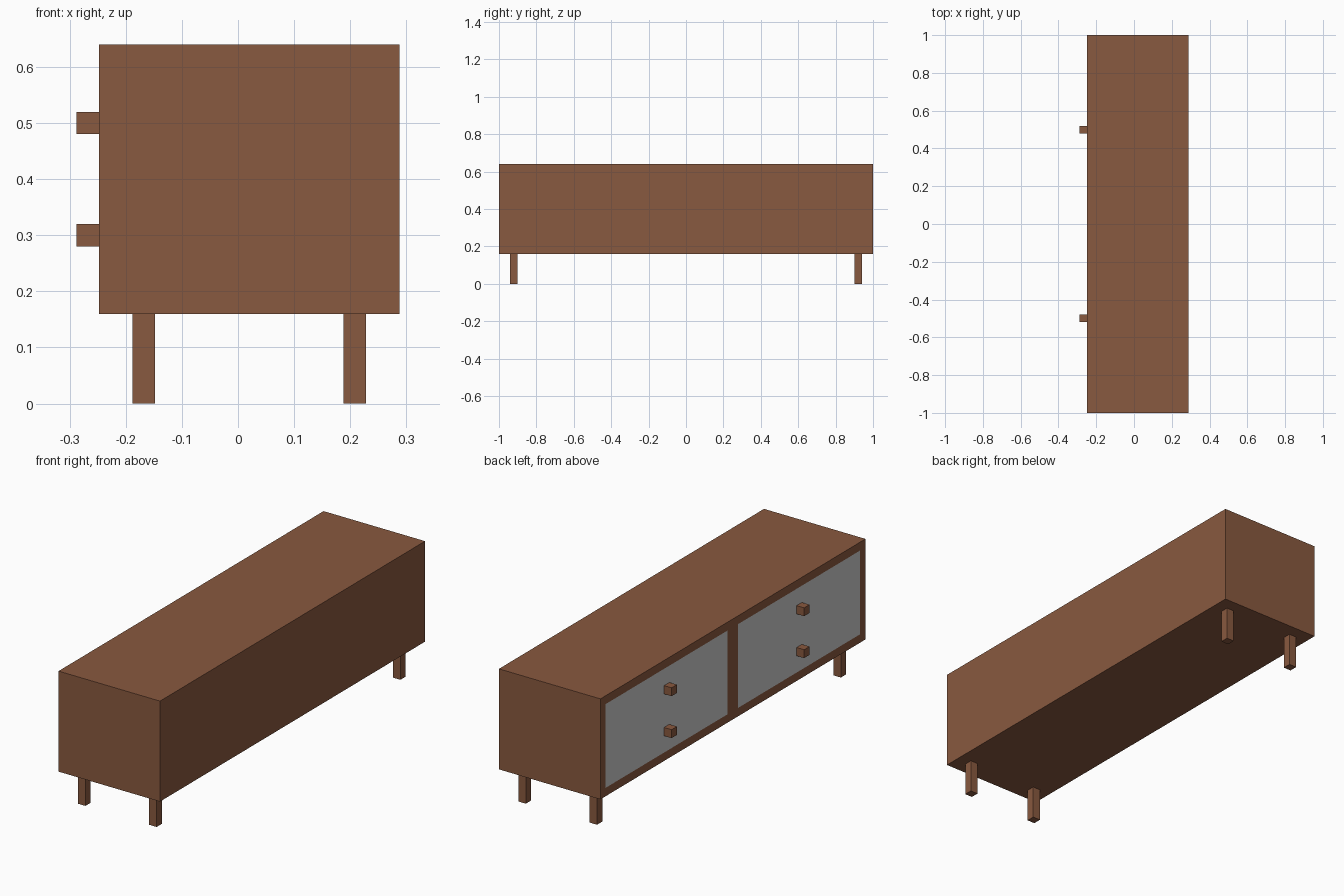
import bpy
import bmesh
from mathutils import Matrix, Vector

if "Cube" in bpy.data.objects:
    bpy.data.objects.remove(bpy.data.objects["Cube"])

wood = bpy.data.materials.new("brown_wood")
wood.diffuse_color = (0.25, 0.10, 0.05, 1)
wood.use_nodes = True
wood.node_tree.nodes["Principled BSDF"].inputs["Base Color"].default_value = wood.diffuse_color

FRONT, BACK = -0.248, 0.288   # the drawer side faces -x
BOTTOM, TOP = 0.16, 0.64
RIM, DEPTH = 0.04, 0.01       # frame width and panel thickness


def add_object(name, bm, material=None):
    mesh = bpy.data.meshes.new(name)
    bm.to_mesh(mesh)
    bm.free()
    obj = bpy.data.objects.new(name, mesh)
    bpy.context.collection.objects.link(obj)
    if material:
        mesh.materials.append(material)
    return obj


def box_mesh(low, high):
    low, high = Vector(low), Vector(high)
    bm = bmesh.new()
    bmesh.ops.create_cube(bm, size=1, matrix=Matrix.Translation((low + high) / 2)
                          @ Matrix.Diagonal((*(high - low), 1)))
    return bm


def box(name, low, high, material=None):
    return add_object(name, box_mesh(low, high), material)


# Cabinet: split the front face in two, inset each half and recess it
bm = box_mesh((FRONT, -1, BOTTOM), (BACK, 1, TOP))
front = next(f for f in bm.faces if f.normal.x < -0.9)
bmesh.ops.bisect_plane(bm, geom=[front, *front.edges, *front.verts],
                       plane_co=(0, 0, 0), plane_no=(0, 1, 0))
bm.normal_update()
halves = [f for f in bm.faces if f.normal.x < -0.9]
bmesh.ops.inset_individual(bm, faces=halves, thickness=RIM, use_even_offset=True)
walls = bmesh.ops.extrude_discrete_faces(bm, faces=halves)
bmesh.ops.translate(bm, vec=(DEPTH, 0, 0),
                    verts=[v for f in walls["faces"] for v in f.verts])
bmesh.ops.recalc_face_normals(bm, faces=bm.faces)
add_object("cabinet", bm, wood)

for side, label in ((-1, "right"), (1, "left")):
    # Grey panel, flush with the frame
    y0, y1 = sorted((side * RIM, side * (1 - RIM)))
    box(f"{label}_panel", (FRONT, y0, BOTTOM + RIM), (FRONT + DEPTH, y1, TOP - RIM))

    # Two square knobs per panel
    for z, level in ((0.30, "lower"), (0.50, "upper")):
        box(f"{label}_{level}_knob", (FRONT - 0.04, side * 0.5 - 0.02, z - 0.02),
            (FRONT, side * 0.5 + 0.02, z + 0.02), wood)

    # Legs
    for x, place in ((-0.168, "front"), (0.208, "back")):
        box(f"{label}_{place}_leg", (x - 0.02, side * 0.92 - 0.02, 0),
            (x + 0.02, side * 0.92 + 0.02, BOTTOM), wood)
